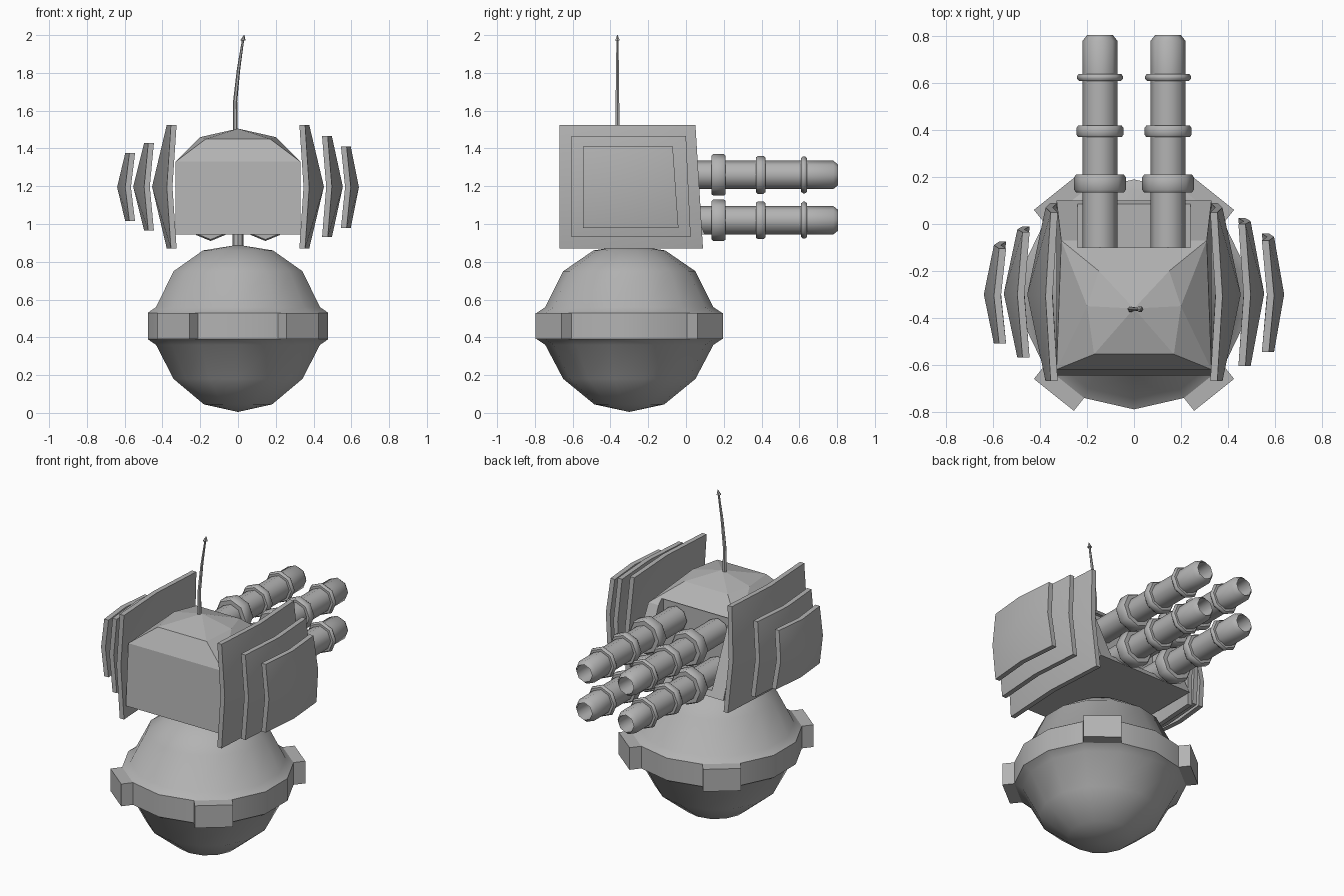
import bpy, bmesh, math
from mathutils import Vector, Matrix

cube = bpy.data.objects.get("Cube")
if cube:
    bpy.data.objects.remove(cube, do_unlink=True)

GREY = (0.45, 0.45, 0.45, 1)
metal = bpy.data.materials.new("plain_grey_metal")
metal.use_nodes = True
metal.diffuse_color = GREY
metal.node_tree.nodes["Principled BSDF"].inputs["Base Color"].default_value = GREY


def finish(bm, name, smooth=30):
    bmesh.ops.recalc_face_normals(bm, faces=bm.faces)
    mesh = bpy.data.meshes.new(name)
    bm.to_mesh(mesh)
    bm.free()
    mesh.materials.append(metal)
    obj = bpy.data.objects.new(name, mesh)
    bpy.context.collection.objects.link(obj)
    if smooth:
        bpy.ops.object.select_all(action='DESELECT')
        obj.select_set(True)
        bpy.context.view_layer.objects.active = obj
        bpy.ops.object.shade_smooth_by_angle(angle=math.radians(smooth))
    return obj


def lathe(profile, sides, start=0.0):
    """Turn (radius, height) pairs around z; a zero radius makes a pole."""
    bm = bmesh.new()
    rings = []
    for r, h in profile:
        if r == 0:
            rings.append([bm.verts.new((0, 0, h))] * sides)
        else:
            angles = [start + math.tau * i / sides for i in range(sides)]
            rings.append([bm.verts.new((r * math.cos(a), r * math.sin(a), h)) for a in angles])
    for low, high in zip(rings, rings[1:]):
        for i in range(sides):
            j = (i + 1) % sides
            corners = [low[i], low[j], high[j], high[i]]
            bm.faces.new(list(dict.fromkeys(corners)))
    bmesh.ops.recalc_face_normals(bm, faces=bm.faces)
    return bm


# Round base with a belt and four diagonal blocks
base_half = [(0, 0.005), (0.185, 0.045), (0.35, 0.18), (0.445, 0.36), (0.49, 0.39)]
base_top = [(0.49, 0.53), (0.445, 0.56), (0.35, 0.75), (0.19, 0.86), (0, 0.89)]
bm = lathe(base_half + base_top, 14, -math.pi / 2)
bm.normal_update()
blocks = [f for f in bm.faces if abs(f.normal.z) < 0.1 and abs(abs(f.normal.x) - 0.62) < 0.05]
for face in bmesh.ops.extrude_discrete_faces(bm, faces=blocks)["faces"]:
    bmesh.ops.translate(bm, verts=face.verts, vec=face.normal * 0.07)
bm.transform(Matrix.Translation((0, -0.3, 0)))
finish(bm, "round_base")

# Neck
bm = lathe([(0, 0.85), (0.03, 0.85), (0.03, 0.96), (0, 0.96)], 8)
bm.transform(Matrix.Translation((0, -0.3, 0)))
finish(bm, "neck")

# Faceted head, with a recess at the back for the barrels
bm = bmesh.new()
half_head = [(0.33, -0.645, 0.945), (0.33, 0.1, 0.945), (0.33, -0.62, 1.33),
             (0.31, -0.07, 1.33), (0.17, -0.555, 1.45), (0.2, -0.35, 1.46),
             (0.15, -0.2, 1.455), (0, -0.36, 1.505)]
for x, y, z in half_head:
    bm.verts.new((x, y, z))
    if x:
        bm.verts.new((-x, y, z))
bmesh.ops.convex_hull(bm, input=bm.verts)
bmesh.ops.dissolve_limit(bm, angle_limit=0.02, verts=bm.verts, edges=bm.edges)
head = finish(bm, "head", 0)

bm = bmesh.new()
bmesh.ops.create_cube(bm, size=1)
bm.transform(Matrix.Translation((0, 0.08, 1.17)) @ Matrix.Diagonal((0.48, 0.4, 0.38, 1)))
recess = finish(bm, "recess_cutter", 0)
recess.hide_render = True
recess.hide_viewport = True
cut = head.modifiers.new("recess", 'BOOLEAN')
cut.operation = 'DIFFERENCE'
cut.solver = 'EXACT'
cut.object = recess

# Four hollow barrels with collars
BARREL, COLLAR = 0.075, 0.095


def collar(start, end, r):
    return [(BARREL, start), (r - 0.008, start), (r, start + 0.01),
            (r, end - 0.01), (r - 0.008, end), (BARREL, end)]


barrel_profile = ([(0, -0.11), (BARREL, -0.11)] + collar(0.135, 0.21, 0.11)
                  + collar(0.37, 0.42, COLLAR + 0.005) + collar(0.61, 0.64, COLLAR + 0.003)
                  + [(BARREL, 0.78), (0.055, 0.805), (0.05, 0.68), (0, 0.68)])
for side, x in (("left", 0.112), ("right", -0.178)):
    for level, z in (("upper", 1.26), ("lower", 1.02)):
        bm = lathe(barrel_profile, 8)
        bm.transform(Matrix.Translation((math.copysign(0.145, x), 0, z))
                     @ Matrix.Rotation(-math.pi / 2, 4, 'X'))
        finish(bm, f"{level}_{side}_barrel", 46)


# Bulging armour plates, three layers on each side
def armour_plate(name, sign, corner, centre, y0, y_top, y_low, z0, z1):
    bm = bmesh.new()
    grid = []
    for j in range(3):
        t = j / 2
        z = z0 + (z1 - z0) * t
        y1 = y_low + (y_top - y_low) * t
        row = []
        for i in range(3):
            mids = (i == 1) + (j == 1)
            x = (corner, corner + 0.022, centre)[mids]
            row.append((sign * x, y0 + (y1 - y0) * i / 2, z))
        grid.append(row)
    layers = []
    for depth in (0, 0.03):
        layers.append([[bm.verts.new((x - sign * depth, y, z)) for x, y, z in row] for row in grid])
    for layer in layers:
        for j in range(2):
            for i in range(2):
                bm.faces.new((layer[j][i], layer[j][i + 1], layer[j + 1][i + 1], layer[j + 1][i]))
    rim = [(0, 0), (0, 1), (0, 2), (1, 2), (2, 2), (2, 1), (2, 0), (1, 0)]
    for (a, b), (c, d) in zip(rim, rim[1:] + rim[:1]):
        bm.faces.new((layers[0][a][b], layers[0][c][d], layers[1][c][d], layers[1][a][b]))
    finish(bm, name)


for side, sign in (("left", 1), ("right", -1)):
    shrink = 0 if sign > 0 else 0.035
    armour_plate(f"{side}_inner_plate", sign, 0.355, 0.455, -0.67, 0.05, 0.09, 0.87, 1.525)
    armour_plate(f"{side}_middle_plate", sign, 0.475, 0.555, -0.605 + shrink, 0.0 - shrink,
                 0.025 - shrink, 0.93 + shrink, 1.465 - shrink)
    armour_plate(f"{side}_outer_plate", sign, 0.575, 0.64, -0.545 + shrink, -0.07 - shrink,
                 -0.04 - shrink, 0.98 + shrink, 1.41 - shrink)

# Bent aerial with a pointed tip
bm = bmesh.new()
aerial = [(-0.015, 1.48, 0.013), (-0.015, 1.65, 0.011), (0.003, 1.82, 0.009),
          (0.026, 1.97, 0.006), (0.026, 1.972, 0.014), (0.032, 2.0, 0.002)]
rings = []
for x, z, r in aerial:
    rings.append([bm.verts.new((x + r * math.cos(a), -0.363 + r * math.sin(a), z))
                  for a in (math.tau * k / 6 for k in range(6))])
for low, high in zip(rings, rings[1:]):
    for i in range(6):
        j = (i + 1) % 6
        bm.faces.new((low[i], low[j], high[j], high[i]))
bm.faces.new(rings[0])
bm.faces.new(rings[-1])
finish(bm, "aerial")
